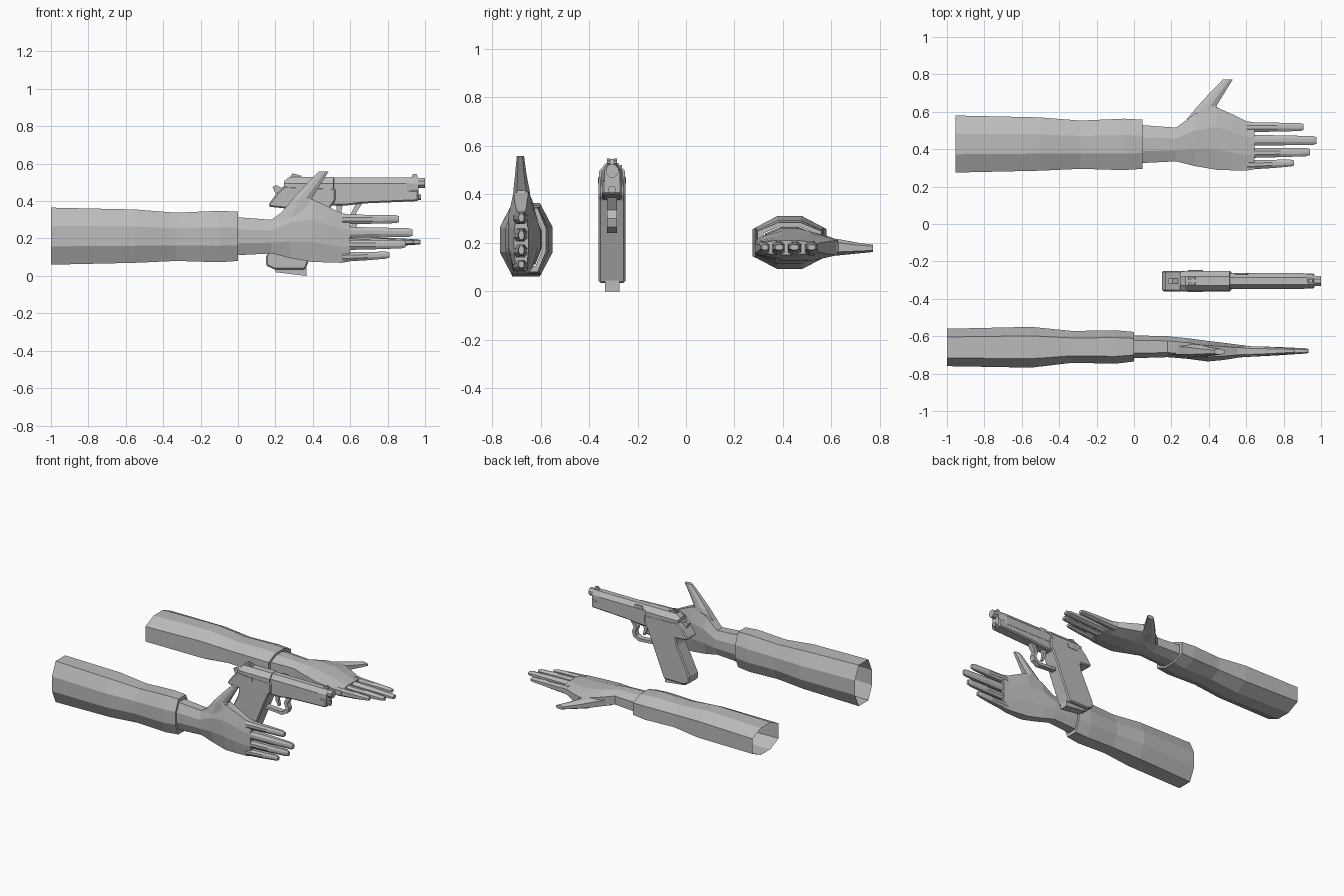
import bpy, bmesh, math

if "Cube" in bpy.data.objects:
    bpy.data.objects.remove(bpy.data.objects["Cube"])

gray = bpy.data.materials.new("neutral_gray")
gray.diffuse_color = (0.5, 0.5, 0.5, 1)
gray.use_nodes = True
gray.node_tree.nodes["Principled BSDF"].inputs["Base Color"].default_value = gray.diffuse_color
GUN_Y = -0.305


def finish(name, bm, bevel=0):
    bmesh.ops.recalc_face_normals(bm, faces=bm.faces)
    me = bpy.data.meshes.new(name)
    bm.to_mesh(me)
    bm.free()
    me.materials.append(gray)
    ob = bpy.data.objects.new(name, me)
    bpy.context.collection.objects.link(ob)
    if bevel:
        mod = ob.modifiers.new("chamfer", 'BEVEL')
        mod.width, mod.segments, mod.limit_method = bevel, 1, 'ANGLE'
    return ob


def loft(name, rings, start_cap=True, end_cap=True):
    bm = bmesh.new()
    vs = [[bm.verts.new(p) for p in r] for r in rings]
    n = len(rings[0])
    for a, b in zip(vs, vs[1:]):
        for i in range(n):
            j = (i + 1) % n
            bm.faces.new((a[i], a[j], b[j], b[i]))
    if start_cap:
        bm.faces.new(vs[0])
    if end_cap:
        bm.faces.new(vs[-1])
    return finish(name, bm)


def section(a, b, y0, y1, cu=0.32, cv=0.22):
    """Eight-sided section between two (x, z) points, spanning y0 to y1."""
    pts = []
    for t, s in ((0, cv), (0, 1 - cv), (cu, 1), (1 - cu, 1),
                 (1, 1 - cv), (1, cv), (1 - cu, 0), (cu, 0)):
        pts.append((a[0] + (b[0] - a[0]) * t, y0 + (y1 - y0) * s,
                    a[1] + (b[1] - a[1]) * t))
    return pts


def prism(name, profile, half, bevel=0, y=GUN_Y):
    """Side profile in x, z extruded across y."""
    bm = bmesh.new()
    f = bm.faces.new([bm.verts.new((x, y - half, z)) for x, z in profile])
    ext = bmesh.ops.extrude_face_region(bm, geom=[f])
    for v in ext["geom"]:
        if isinstance(v, bmesh.types.BMVert):
            v.co.y += 2 * half
    return finish(name, bm, bevel)


def box(name, x0, x1, z0, z1, half, bevel=0, y=GUN_Y):
    return prism(name, [(x0, z0), (x1, z0), (x1, z1), (x0, z1)], half, bevel, y)


# ---- Arms: x, low z, high z, low y, high y at each station
SLEEVE = [(-1, .06, .365, -.76, -.56), (-.55, .07, .355, -.768, -.55),
          (-.33, .08, .338, -.742, -.572), (-.1, .073, .348, -.747, -.568),
          (0, .08, .343, -.735, -.577), (0, .105, .318, -.722, -.592)]
PALM = [(-.02, .11, .315, -.718, -.595), (.18, .12, .30, -.712, -.60),
        (.28, .095, .375, -.72, -.61), (.395, .075, .41, -.735, -.625),
        (.48, .072, .372, -.727, -.635), (.555, .07, .335, -.715, -.645),
        (.60, .078, .328, -.71, -.65)]
THUMB = [((.20, .30), (.47, .35), -.715, -.635),
         ((.295, .415), (.395, .415), -.712, -.645),
         ((.36, .485), (.435, .48), -.705, -.658),
         ((.43, .557), (.483, .557), -.698, -.668)]
# tip x, base low/high z, tip low/high z
FINGERS = [("index_finger", .862, .276, .328, .282, .325),
           ("middle_finger", .932, .204, .262, .208, .255),
           ("ring_finger", .895, .138, .192, .147, .192),
           ("little_finger", .81, .076, .126, .092, .130)]


def front(p):
    return p


def back(p):
    # mirrored arm laid flat, thumb pointing sideways
    return (p[0] + .045, p[2] + .215, p[1] + .86)


for side, place in (("front", front), ("back", back)):
    def put(rings):
        return [[place(p) for p in r] for r in rings]

    def along(rows):
        return put([section((x, z0), (x, z1), y0, y1)
                    for x, z0, z1, y0, y1 in rows])

    loft(side + "_sleeve", along(SLEEVE), False, False)
    loft(side + "_palm", along(PALM))
    loft(side + "_thumb", put([section(*r) for r in THUMB]))
    for name, tip, b0, b1, t0, t1 in FINGERS:
        mid = .58 + (tip - .58) * .5
        rows = [(.56, b0, b1, -.713, -.652),
                (mid, (b0 + t0) / 2, (b1 + t1) / 2, -.703, -.657),
                (tip - .02, t0, t1, -.693, -.664),
                (tip, t0 + .006, t1 - .006, -.690, -.668)]
        loft(side + "_" + name, along(rows))

# ---- Pistol
prism("grip_frame", [(.15, .105), (.15, .055), (.195, .035), (.36, .035),
                     (.455, .27), (.50, .375), (.52, .40), (.52, .47),
                     (.25, .48), (.21, .445), (.165, .385), (.165, .37),
                     (.26, .36), (.25, .31)], .055, .015)
prism("magazine_base", [(.20, .045), (.20, .02), (.365, 0), (.365, .045)], .03)
prism("front_frame", [(.48, .46), (.48, .375), (.60, .378), (.66, .387),
                      (.965, .40), (.965, .46)], .041, .008)


def slide_ring(x, half, top):
    y = GUN_Y
    return [(x, y - half, .435), (x, y - half, .495), (x, y - half * .45, top),
            (x, y + half * .45, top), (x, y + half, .495), (x, y + half, .435)]


loft("slide", [slide_ring(.245, .048, .505), slide_ring(.275, .054, .53),
               slide_ring(.51, .054, .53), slide_ring(.512, .043, .527),
               slide_ring(.90, .043, .527), slide_ring(.965, .032, .525)])
loft("barrel", [section((x, .47), (x, .523), GUN_Y - .026, GUN_Y + .026, .3, .3)
                for x in (.94, 1.0)])
loft("recoil_rod", [section((x, .405), (x, .435), GUN_Y - .015, GUN_Y + .015, .3, .3)
                    for x in (.95, .978)])
prism("hammer", [(.20, .44), (.185, .475), (.205, .485), (.235, .47), (.265, .50),
                 (.265, .44)], .014)
prism("front_sight", [(.925, .52), (.935, .545), (.955, .545), (.965, .52)], .008)
for i, dy in enumerate((-.014, .014)):
    prism("rear_sight_%d" % i, [(.285, .525), (.29, .548), (.325, .54), (.335, .525)],
          .007, y=GUN_Y + dy)
box("rear_sight_base", .28, .34, .525, .536, .021)
prism("ejection_port", [(.53, .488), (.62, .488), (.60, .52), (.55, .52)], .004,
      y=GUN_Y + .038)
for i, s in enumerate((-1, 1)):
    box("safety_lever_%d" % i, .29, .37, .445, .468, .004, y=GUN_Y + s * .054)

# trigger guard swept as a flat band, with a curved trigger inside
OUTER = [(.43, .252), (.59, .24), (.635, .265), (.645, .30), (.63, .335), (.67, .395)]
INNER = [(.43, .272), (.585, .262), (.612, .277), (.62, .30), (.605, .335), (.635, .395)]
loft("trigger_guard", [[(a[0], GUN_Y - .02, a[1]), (a[0], GUN_Y + .02, a[1]),
                        (b[0], GUN_Y + .02, b[1]), (b[0], GUN_Y - .02, b[1])]
                       for a, b in zip(OUTER, INNER)])
prism("trigger", [(.525, .385), (.53, .33), (.55, .29), (.562, .294), (.552, .335),
                  (.56, .385)], .011)
